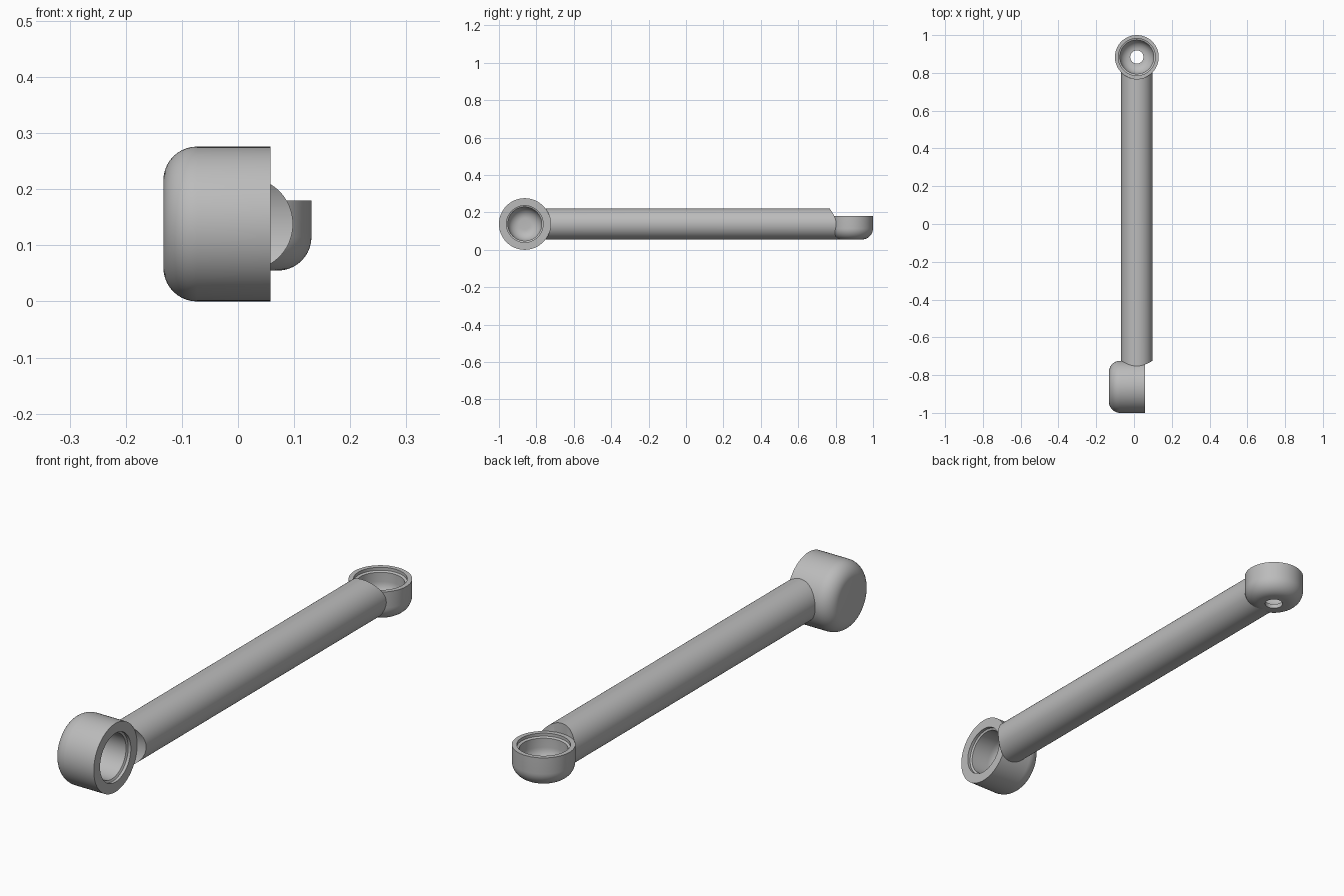
import bpy, bmesh
from math import sin, cos, pi, sqrt, radians
from mathutils import Matrix

if "Cube" in bpy.data.objects:
    bpy.data.objects.remove(bpy.data.objects["Cube"], do_unlink=True)

grey = bpy.data.materials.new("plain grey")
grey.use_nodes = True
colour = (0.5, 0.5, 0.5, 1)
grey.diffuse_color = colour
grey.node_tree.nodes["Principled BSDF"].inputs["Base Color"].default_value = colour

AXIS_X, AXIS_Z = 0.015, 0.138      # centre line of the rod
BIG_Y, BIG_R = -0.862, 0.138       # sideways cup
SMALL_Y, SMALL_R = 0.884, 0.116    # upright cup
SMALL_Z, FILLET = 0.055, 0.06


def finish(bm, name):
    bmesh.ops.recalc_face_normals(bm, faces=bm.faces)
    mesh = bpy.data.meshes.new(name)
    bm.to_mesh(mesh)
    bm.free()
    mesh.materials.append(grey)
    obj = bpy.data.objects.new(name, mesh)
    bpy.context.collection.objects.link(obj)
    bpy.ops.object.select_all(action="DESELECT")
    obj.select_set(True)
    bpy.context.view_layer.objects.active = obj
    bpy.ops.object.shade_smooth_by_angle(angle=radians(30))
    return obj


def arc(r, h, rad, start, end, steps=10):
    angles = [radians(start + (end - start) * i / steps) for i in range(steps + 1)]
    return [(r + rad * cos(a), h + rad * sin(a)) for a in angles]


def cup(name, radius, height, bore, inner, floor, inner_fillet, hole, matrix):
    """Lathe a round-bottomed cup with a stepped mouth."""
    profile = [(hole, 0)]
    profile += arc(radius - FILLET, FILLET, FILLET, -90, 0)
    profile += [(radius, height), (bore, height), (bore, height - 0.012), (inner, height - 0.016)]
    profile += arc(inner - inner_fillet, floor + inner_fillet, inner_fillet, 0, -90)
    profile += [(hole, floor)]
    bm = bmesh.new()
    verts = [bm.verts.new((r, 0, h)) for r, h in profile]
    edges = [bm.edges.new(pair) for pair in zip(verts, verts[1:])]
    if hole:
        edges.append(bm.edges.new((verts[-1], verts[0])))
    bmesh.ops.spin(bm, geom=verts + edges, cent=(0, 0, 0), axis=(0, 0, 1),
                   angle=2 * pi, steps=72)
    bmesh.ops.remove_doubles(bm, verts=bm.verts, dist=0.00005)
    bm.transform(matrix)
    finish(bm, name)


# Cups at the two ends
cup("large_cup", BIG_R, 0.191, 0.098, 0.09, 0.035, 0.06, 0,
    Matrix.Translation((-0.133, BIG_Y, AXIS_Z)) @ Matrix.Rotation(pi / 2, 4, "Y"))
cup("small_cup", SMALL_R, 0.125, 0.098, 0.089, 0.018, 0.054, 0.035,
    Matrix.Translation((AXIS_X, SMALL_Y, SMALL_Z)))


# Rod with both ends shaped to meet the cups
def front_y(x, z):
    return BIG_Y + sqrt(BIG_R ** 2 - (z - AXIS_Z) ** 2)


def back_y(x, z):
    drop = min(FILLET, max(0, SMALL_Z + FILLET - z))
    reach = SMALL_R - FILLET + sqrt(FILLET ** 2 - drop ** 2)
    return SMALL_Y - sqrt(max(0, reach ** 2 - (x - AXIS_X) ** 2))


N, ROD_R = 96, 0.083
bm = bmesh.new()
ring = [(AXIS_X + ROD_R * cos(2 * pi * k / N), AXIS_Z + ROD_R * sin(2 * pi * k / N))
        for k in range(N)]
front = [bm.verts.new((x, front_y(x, z), z)) for x, z in ring]
back = [bm.verts.new((x, back_y(x, z), z)) for x, z in ring]
middle = [bm.verts.new((x, back_y(x, AXIS_Z), AXIS_Z)) for x, z in ring[1:N // 2]]
middle = [back[0]] + middle + [back[N // 2]]
for k in range(N):
    j = (k + 1) % N
    bm.faces.new((front[k], front[j], back[j], back[k]))


def strip(verts):
    unique = list(dict.fromkeys(verts))
    if len(unique) > 2:
        bm.faces.new(unique)


for k in range(-N // 4, N // 4):
    strip((front[k], front[k + 1], front[N // 2 - k - 1], front[(N // 2 - k) % N]))
for k in range(N // 2):
    strip((back[k], back[k + 1], middle[k + 1], middle[k]))
    strip((middle[k], middle[k + 1], back[-k - 1], back[-k]))
finish(bm, "rod")
